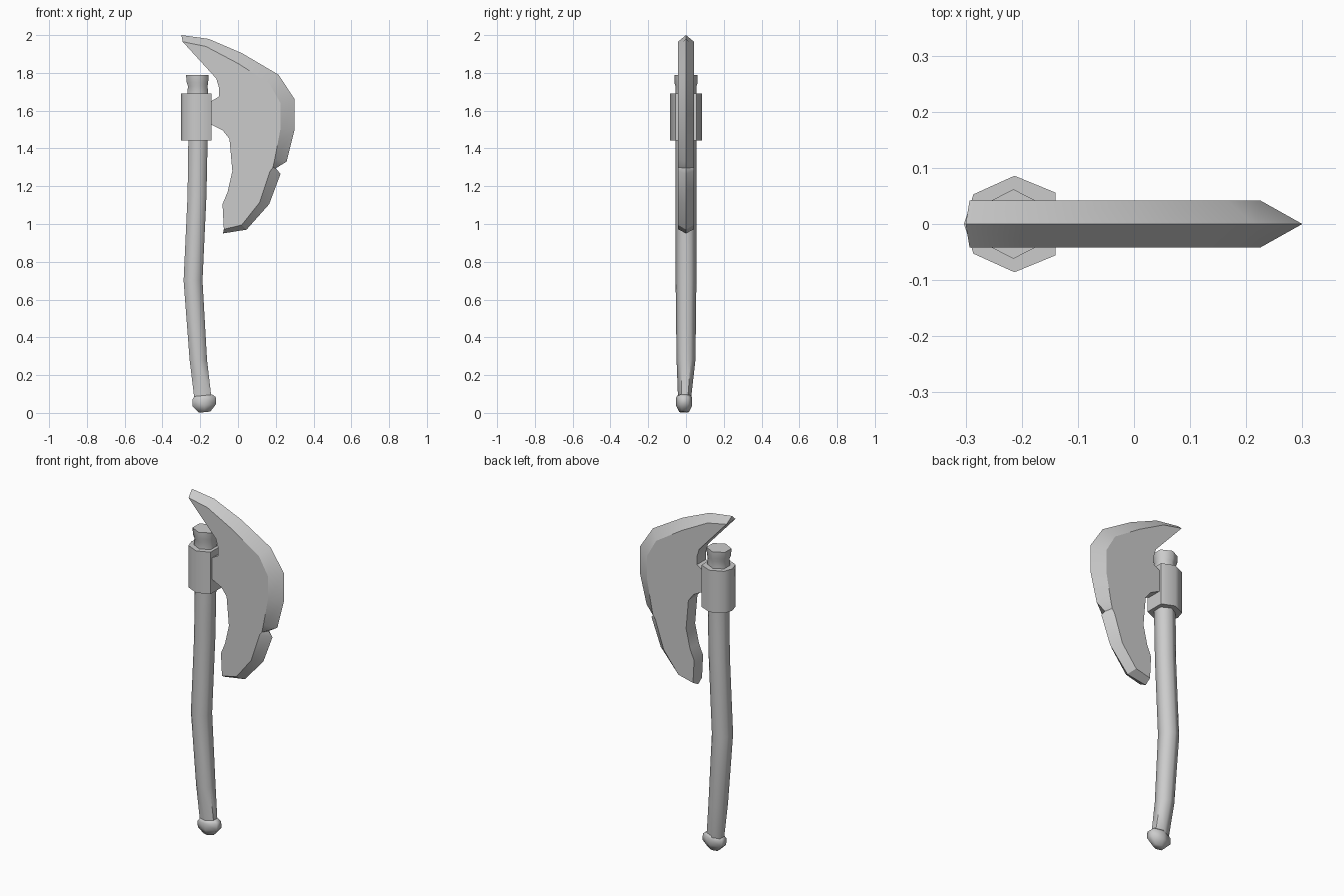
import bpy, bmesh
from math import cos, sin, pi, radians

cube = bpy.data.objects.get("Cube")
if cube:
    bpy.data.objects.remove(cube, do_unlink=True)

GREY = (0.6, 0.6, 0.6, 1)
grey = bpy.data.materials.new("plain grey")
grey.use_nodes = True
grey.diffuse_color = GREY
grey.node_tree.nodes["Principled BSDF"].inputs["Base Color"].default_value = GREY


def finish(bm, name, angle):
    bmesh.ops.recalc_face_normals(bm, faces=bm.faces)
    mesh = bpy.data.meshes.new(name)
    bm.to_mesh(mesh)
    bm.free()
    obj = bpy.data.objects.new(name, mesh)
    bpy.context.collection.objects.link(obj)
    mesh.materials.append(grey)
    bpy.ops.object.select_all(action="DESELECT")
    obj.select_set(True)
    bpy.context.view_layer.objects.active = obj
    bpy.ops.object.shade_smooth_by_angle(angle=radians(angle))


def loft(name, rings, angle):
    """Skin a stack of equal point rings and cap both ends."""
    bm = bmesh.new()
    rows = [[bm.verts.new(p) for p in ring] for ring in rings]
    n = len(rows[0])
    for a, b in zip(rows, rows[1:]):
        for i in range(n):
            j = (i + 1) % n
            bm.faces.new((a[i], a[j], b[j], b[i]))
    bm.faces.new(rows[0])
    bm.faces.new(rows[-1])
    finish(bm, name, angle)


def hexagon(x, y, z, hx, hy, tilt=0.0):
    """Six-sided ring with corners towards front and back."""
    ring = []
    for i in range(6):
        a = pi / 2 + i * pi / 3
        dx = hx * cos(a) / cos(pi / 6)
        ring.append((x + dx, y + hy * sin(a), z + tilt * dx))
    return ring


# Bent wooden shaft with a flared top
loft("handle", [hexagon(*s) for s in (
    (-0.215, 0, 1.79, 0.060, 0.062),
    (-0.215, 0, 1.75, 0.057, 0.062),
    (-0.213, 0, 1.73, 0.052, 0.056),
    (-0.213, 0, 1.69, 0.055, 0.056),
    (-0.212, 0, 1.44, 0.051, 0.056),
    (-0.217, 0, 1.15, 0.050, 0.055),
    (-0.238, 0, 0.70, 0.050, 0.055),
    (-0.210, 0, 0.28, 0.046, 0.050),
    (-0.185, -0.008, 0.07, 0.045, 0.034, 0.1))], 65)

# Tilted end knob
loft("pommel", [hexagon(*s, 0.1) for s in (
    (-0.182, -0.01, 0.092, 0.047, 0.036),
    (-0.180, -0.01, 0.078, 0.062, 0.043),
    (-0.178, -0.01, 0.040, 0.062, 0.043),
    (-0.177, -0.01, 0.004, 0.030, 0.025))], 65)

# Socket around the shaft, with a shallow ridge on its back
socket = [(-0.14, -0.056), (-0.14, 0.056), (-0.213, 0.086), (-0.286, 0.053),
          (-0.303, 0), (-0.286, -0.053), (-0.213, -0.086)]
loft("collar", [[(x, y, z) for x, y in socket] for z in (1.443, 1.69)], 50)

# Blade: cutting ridge (x, z) paired with the flat's border (x, z)
HALF = 0.042
cutting = [
    ((-0.30, 2.00), (-0.293, 1.965)), ((-0.155, 1.98), (-0.17, 1.94)),
    ((0.02, 1.905), (0.00, 1.85)), ((0.215, 1.79), (0.165, 1.745)),
    ((0.30, 1.66), (0.225, 1.64)), ((0.30, 1.50), (0.225, 1.505)),
    ((0.257, 1.33), (0.195, 1.345)), ((0.20, 1.295), (0.185, 1.30)),
    ((0.225, 1.265), (0.17, 1.28)), ((0.165, 1.105), (0.115, 1.115)),
    ((0.045, 0.97), (0.02, 0.995)), ((-0.08, 0.95), (-0.075, 0.972))]
inner = [(-0.082, 1.105), (-0.055, 1.17), (-0.03, 1.28), (-0.045, 1.45),
         (-0.08, 1.495), (-0.16, 1.535), (-0.16, 1.64), (-0.10, 1.675),
         (-0.10, 1.72), (-0.115, 1.77)]

bm = bmesh.new()
ridge = [bm.verts.new((x, 0, z)) for (x, z), _ in cutting]
border = [flat for _, flat in cutting] + inner
front, back = ([bm.verts.new((x, y, z)) for x, z in border] for y in (-HALF, HALF))
last = len(ridge) - 1
for side in (front, back):
    bm.faces.new(side)
    for i in range(last):
        bm.faces.new((ridge[i], ridge[i + 1], side[i + 1], side[i]))
for i in range(last, len(border)):
    j = (i + 1) % len(border)
    bm.faces.new((front[i], front[j], back[j], back[i]))
for i in (0, last):
    bm.faces.new((ridge[i], front[i], back[i]))
finish(bm, "blade", 29)
